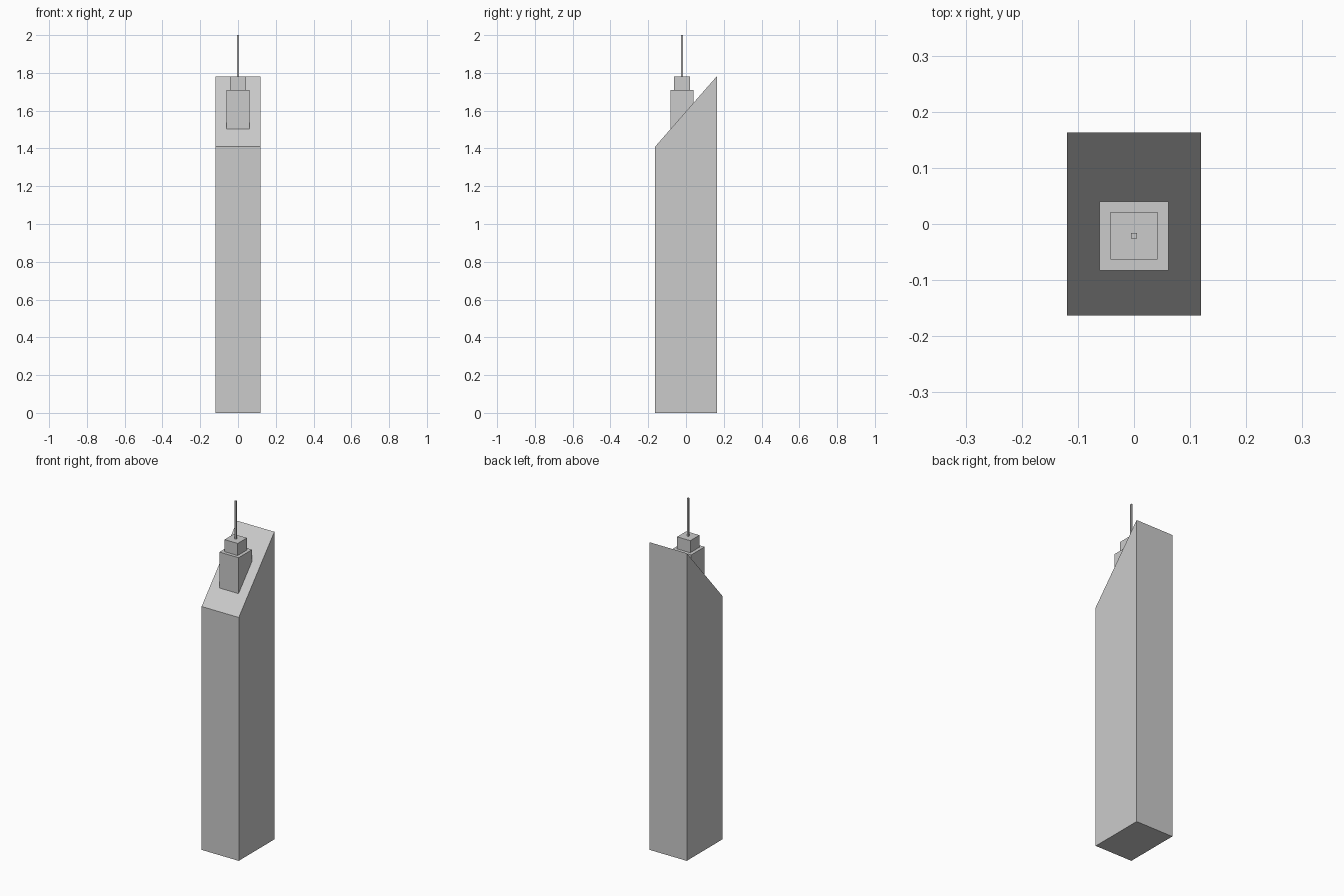
import bpy, bmesh

if "Cube" in bpy.data.objects:
    bpy.data.objects.remove(bpy.data.objects["Cube"])

W, D = 0.119, 0.163           # half width and half depth of the shaft
LOW, HIGH = 1.41, 1.782       # roof heights at front and back
CY = -0.021                   # crown centre in y


def make(name, bm):
    bmesh.ops.recalc_face_normals(bm, faces=bm.faces)
    mesh = bpy.data.meshes.new(name)
    bm.to_mesh(mesh)
    bm.free()
    obj = bpy.data.objects.new(name, mesh)
    bpy.context.collection.objects.link(obj)
    return obj


def block(name, half, z0, z1):
    bm = bmesh.new()
    bmesh.ops.create_cube(bm, size=1)
    bmesh.ops.scale(bm, vec=(2 * half, 2 * half, z1 - z0), verts=bm.verts)
    bmesh.ops.translate(bm, vec=(0, CY, (z0 + z1) / 2), verts=bm.verts)
    return make(name, bm)


# Tower shaft: side profile with sloping roof, extruded across x
bm = bmesh.new()
profile = [(-D, 0), (D, 0), (D, HIGH), (-D, LOW)]
face = bm.faces.new([bm.verts.new((-W, y, z)) for y, z in profile])
ext = bmesh.ops.extrude_face_region(bm, geom=[face], use_keep_orig=True)
moved = [g for g in ext["geom"] if isinstance(g, bmesh.types.BMVert)]
bmesh.ops.translate(bm, vec=(2 * W, 0, 0), verts=moved)
make("tower_shaft", bm)

# Stepped crown rising through the roof, and the mast
block("crown_lower", 0.0615, 1.45, 1.71)
block("crown_upper", 0.042, 1.71, 1.78)
block("mast", 0.005, 1.78, 2.0)
